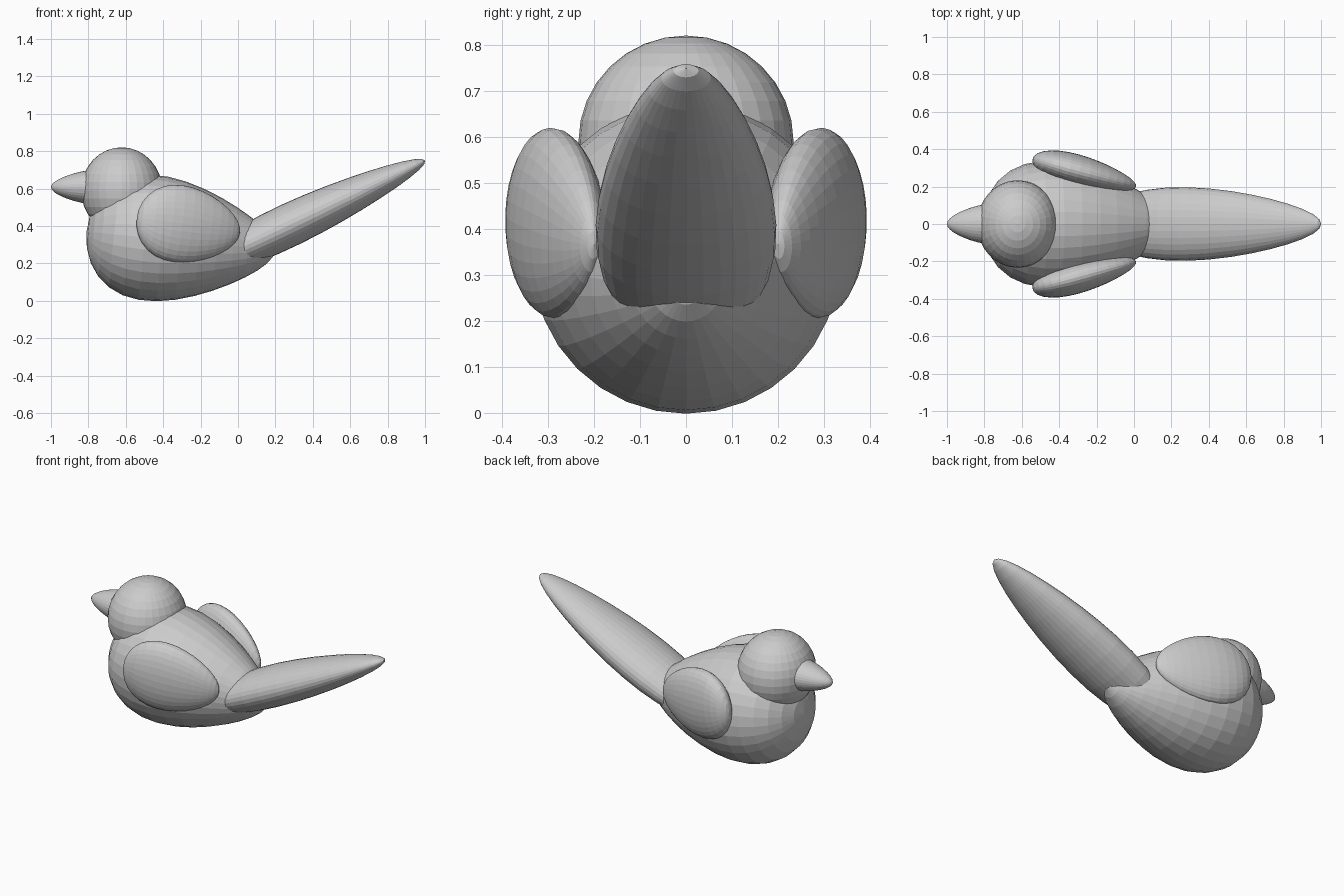
import bpy
import bmesh
from mathutils import Matrix, Vector

cube = bpy.data.objects.get("Cube")
if cube:
    bpy.data.objects.remove(cube, do_unlink=True)

GREY = (0.6, 0.6, 0.6, 1.0)
grey = bpy.data.materials.new("plain_grey")
grey.use_nodes = True
grey.diffuse_color = GREY
grey.node_tree.nodes["Principled BSDF"].inputs["Base Color"].default_value = GREY


def finish(name, bm):
    """Turn a bmesh into a flat-shaded object."""
    mesh = bpy.data.meshes.new(name)
    bm.to_mesh(mesh)
    bm.free()
    mesh.materials.append(grey)
    obj = bpy.data.objects.new(name, mesh)
    bpy.context.collection.objects.link(obj)
    return obj


def egg(name, start, end, width, height, taper):
    """Egg with its poles at start and end, narrowing toward the end."""
    start, end = Vector(start), Vector(end)
    axis = end - start
    bm = bmesh.new()
    bmesh.ops.create_uvsphere(bm, u_segments=32, v_segments=16, radius=1)
    for v in bm.verts:
        side, up, along = v.co
        r = 1 - taper * along
        v.co = (along * axis.length / 2, side * width * r, up * height * r)
    turn = axis.to_track_quat('X', 'Z').to_matrix().to_4x4()
    bm.transform(Matrix.Translation((start + end) / 2) @ turn)
    return finish(name, bm)


# Body, beak and raised tail
egg("body", (-0.81, 0, 0.37), (0.2, 0, 0.273), 0.317, 0.317, 0.385)
egg("beak", (-0.6, 0, 0.608), (-1, 0, 0.608), 0.105, 0.09, 0.3)
egg("tail", (-0.2, 0, 0.18), (1, 0, 0.75), 0.19, 0.112, 0.28)

# Folded wings, one on each side
for name, side in (("front_wing", -1), ("back_wing", 1)):
    egg(name, (-0.54, side * 0.348, 0.445), (0.01, side * 0.2, 0.365),
        0.085, 0.202, 0.217)

# Head
bm = bmesh.new()
bmesh.ops.create_uvsphere(bm, u_segments=32, v_segments=16, radius=1)
bmesh.ops.scale(bm, vec=(0.217, 0.234, 0.23), verts=bm.verts)
bmesh.ops.translate(bm, vec=(-0.622, 0, 0.591), verts=bm.verts)
finish("head", bm)
